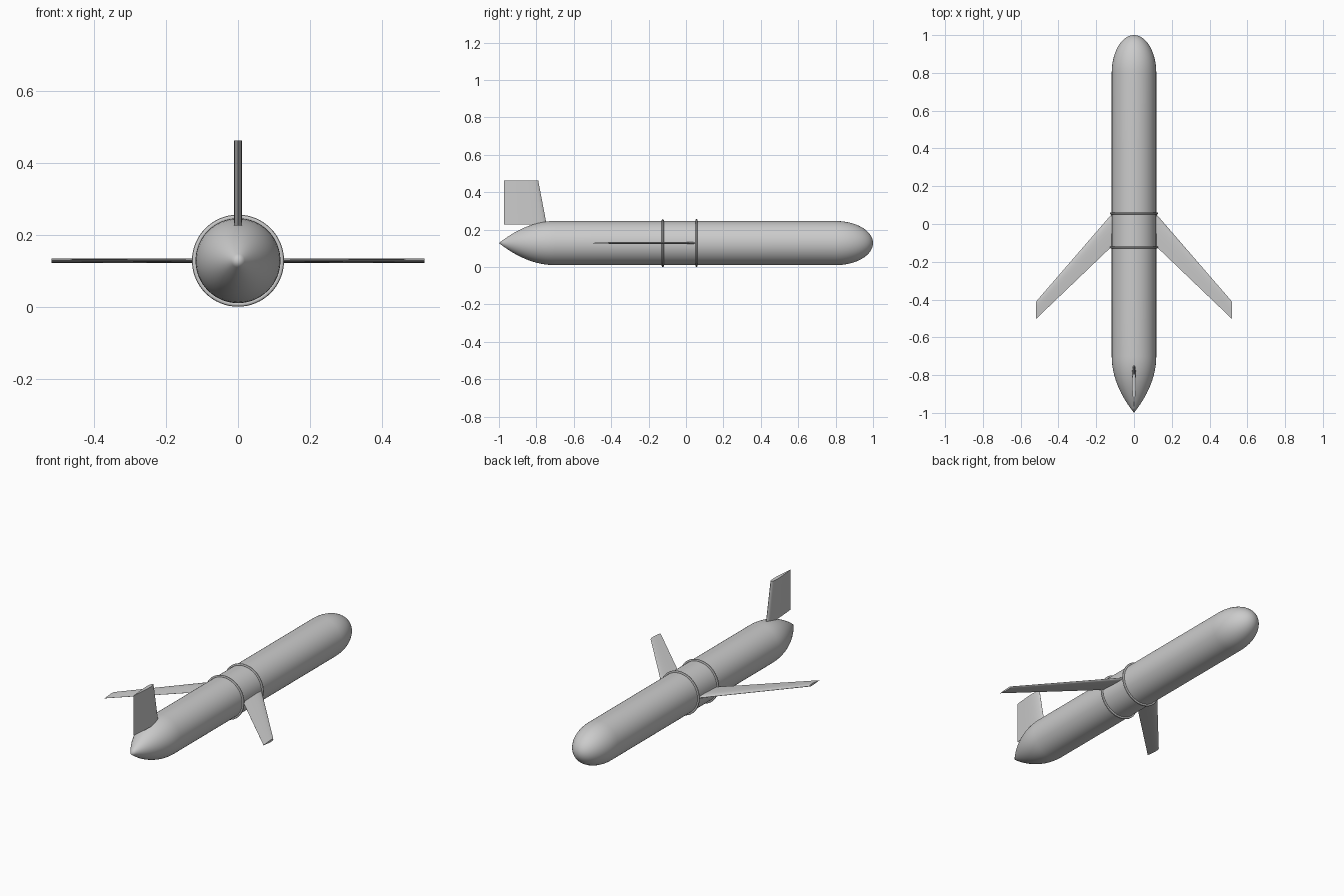
import bpy, bmesh, math
from mathutils import Vector

if "Cube" in bpy.data.objects:
    bpy.data.objects.remove(bpy.data.objects["Cube"])

ZC, R = 0.128, 0.118   # body axis height and radius


def finish(name, bm, angle=35):
    bmesh.ops.recalc_face_normals(bm, faces=bm.faces)
    me = bpy.data.meshes.new(name)
    bm.to_mesh(me)
    bm.free()
    ob = bpy.data.objects.new(name, me)
    bpy.context.collection.objects.link(ob)
    bpy.ops.object.select_all(action='DESELECT')
    ob.select_set(True)
    bpy.context.view_layer.objects.active = ob
    bpy.ops.object.shade_smooth_by_angle(angle=math.radians(angle))
    return ob


def lathe(name, profile, closed=False, steps=64):
    """Spin (radius, y) points around the body axis."""
    bm = bmesh.new()
    vs = [bm.verts.new((r, y, ZC)) for r, y in profile]
    es = [bm.edges.new(p) for p in zip(vs, vs[1:])]
    if closed:
        es.append(bm.edges.new((vs[-1], vs[0])))
    bmesh.ops.spin(bm, geom=vs + es, cent=(0, 0, ZC), axis=(0, 1, 0),
                   angle=2 * math.pi, steps=steps, use_merge=True)
    bmesh.ops.remove_doubles(bm, verts=bm.verts, dist=1e-5)
    return finish(name, bm)


# Airfoil half section: chord fraction, half thickness fraction
FOIL = [(0, 0), (0.02, 0.4), (0.08, 0.75), (0.2, 0.97), (0.32, 1.0),
        (0.5, 0.85), (0.75, 0.48), (1, 0.06)]


def airfoil(name, stations, thick_axis, half):
    """Loft the foil between (leading point, trailing point) stations."""
    bm = bmesh.new()
    loop = FOIL + [(c, -t) for c, t in reversed(FOIL[1:])]
    rings = []
    for lead, trail in stations:
        a, b = Vector(lead), Vector(trail)
        rings.append([bm.verts.new(a.lerp(b, c) + Vector(thick_axis) * t * half)
                      for c, t in loop])
    n = len(loop)
    for i in range(n):
        j = (i + 1) % n
        bm.faces.new((rings[0][i], rings[0][j], rings[1][j], rings[1][i]))
    bm.faces.new(rings[0])
    bm.faces.new(rings[1])
    return finish(name, bm)


# Fuselage: pointed tail, straight barrel, rounded nose
tail = [(R * (1 - (1 - i / 12) ** 2), -1 + 0.3 * i / 12) for i in range(13)]
barrel = [(R, -0.4), (R, -0.12), (R, 0.055), (R, 0.4)]
nose = [(R * math.cos(a), 0.8 + 0.2 * math.sin(a))
        for a in (math.pi / 2 * i / 14 for i in range(14))] + [(0, 1)]
lathe("fuselage", tail + barrel + nose)

# Raised bands either side of the wing roots
for name, y in (("front_band", 0.056), ("rear_band", -0.124)):
    lathe(name, [(0.121 + 0.007 * math.cos(a), y + 0.006 * math.sin(a))
                 for a in (math.tau * i / 10 for i in range(10))], closed=True)

# Swept wings
wing = airfoil("wings", [((0.10, 0.073, ZC), (0.10, -0.102, ZC)),
                         ((0.518, -0.41, ZC), (0.518, -0.502, ZC))],
               (0, 0, 1), 0.006)
wing.modifiers.new("mirror", 'MIRROR')

# Tail fin
airfoil("tail_fin", [((0, -0.745, 0.226), (0, -0.973, 0.226)),
                     ((0, -0.79, 0.462), (0, -0.973, 0.462))],
        (1, 0, 0), 0.011)
